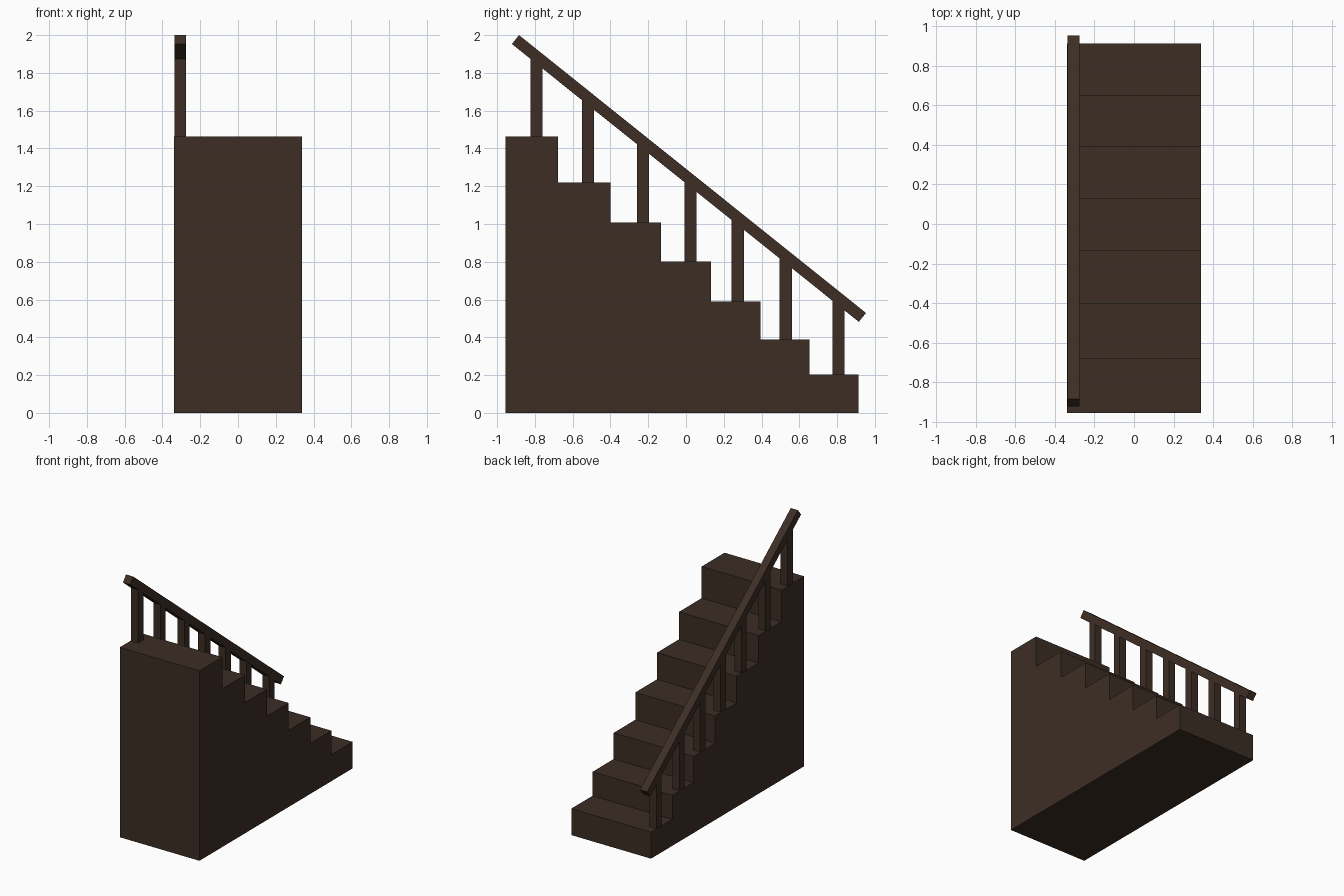
import bpy, bmesh

if "Cube" in bpy.data.objects:
    bpy.data.objects.remove(bpy.data.objects["Cube"])

wood = bpy.data.materials.new("dark brown wood")
wood.diffuse_color = (0.046, 0.027, 0.018, 1)
wood.use_nodes = True
wood.node_tree.nodes["Principled BSDF"].inputs["Base Color"].default_value = wood.diffuse_color


def extrude_profile(name, points, x0, x1):
    """Solid made from a (y, z) outline stretched from x0 to x1."""
    bm = bmesh.new()
    face = bm.faces.new([bm.verts.new((x0, y, z)) for y, z in points])
    ext = bmesh.ops.extrude_face_region(bm, geom=[face])
    verts = [g for g in ext["geom"] if isinstance(g, bmesh.types.BMVert)]
    bmesh.ops.translate(bm, verts=verts, vec=(x1 - x0, 0, 0))
    bmesh.ops.recalc_face_normals(bm, faces=bm.faces)
    mesh = bpy.data.meshes.new(name)
    bm.to_mesh(mesh)
    bm.free()
    mesh.materials.append(wood)
    obj = bpy.data.objects.new(name, mesh)
    bpy.context.collection.objects.link(obj)
    return obj


# Solid staircase, tall end at the front
edges = [-0.955, -0.677, -0.40, -0.132, 0.132, 0.395, 0.653, 0.912]
heights = [1.464, 1.22, 1.008, 0.802, 0.591, 0.389, 0.204]
outline = [(edges[0], 0)]
for i, h in enumerate(heights):
    outline += [(edges[i], h), (edges[i + 1], h)]
outline.append((edges[-1], 0))
extrude_profile("staircase", outline, -0.34, 0.34)

# Sloping handrail on the left side
RX0, RX1 = -0.336, -0.275
extrude_profile("handrail", [(-0.884, 2.0), (0.953, 0.529), (0.915, 0.482), (-0.922, 1.953)], RX0, RX1)


def rail_under(y):
    return 1.953 - (y + 0.922) * 1.471 / 1.837


# One post per step, cut to the slope just inside the rail
for i, y in enumerate([-0.791, -0.519, -0.228, 0.024, 0.274, 0.528, 0.807]):
    a, b = y - 0.0325, y + 0.0325
    extrude_profile(f"post_{i + 1}",
                    [(a, heights[i] - 0.01), (b, heights[i] - 0.01),
                     (b, rail_under(b) + 0.02), (a, rail_under(a) + 0.02)],
                    RX0 + 0.001, RX1 - 0.001)
